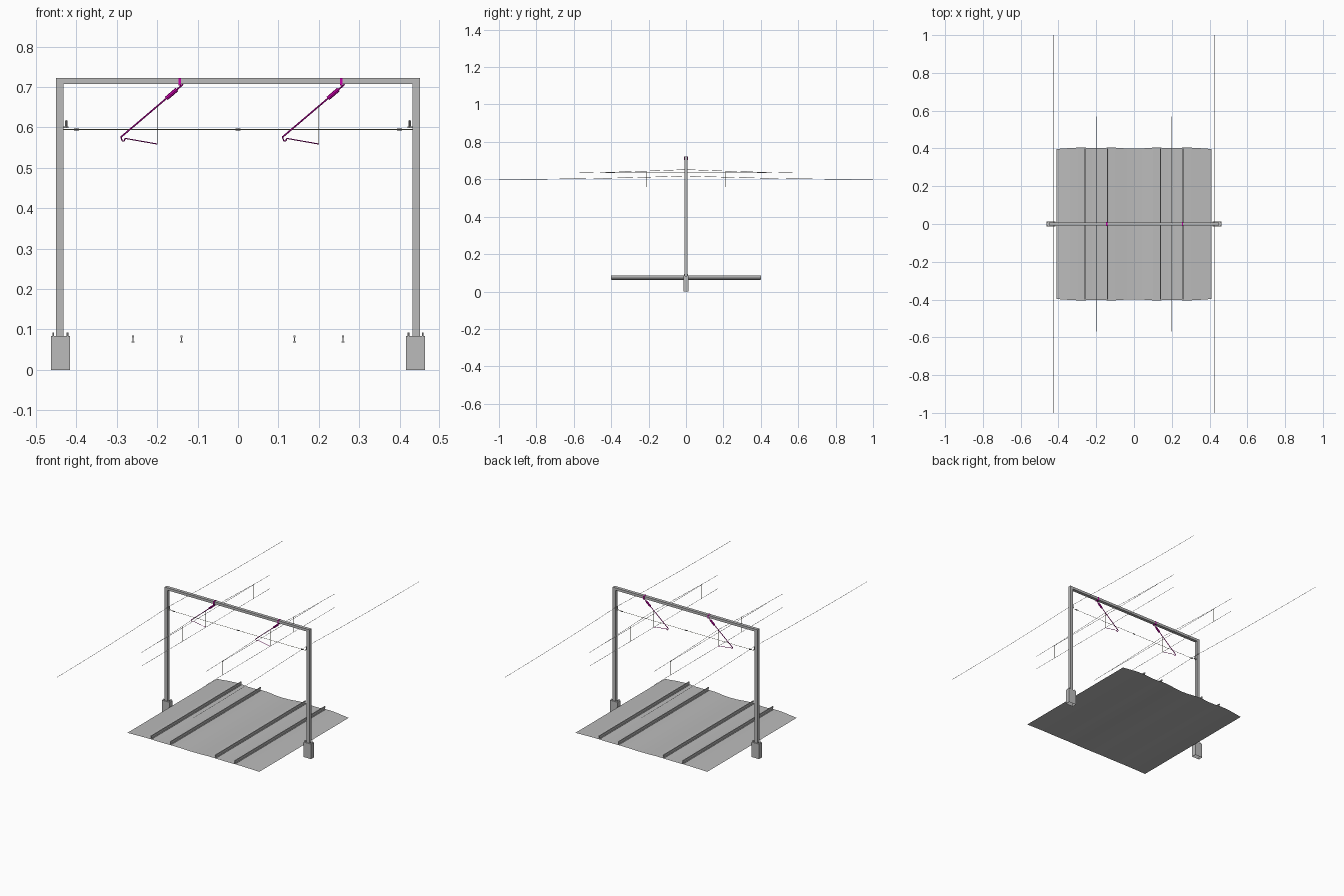
import bpy, bmesh, math
from mathutils import Vector

if "Cube" in bpy.data.objects:
    bpy.data.objects.remove(bpy.data.objects["Cube"])


def material(name, rgb):
    m = bpy.data.materials.new(name)
    m.diffuse_color = (*rgb, 1)
    m.use_nodes = True
    m.node_tree.nodes["Principled BSDF"].inputs["Base Color"].default_value = m.diffuse_color
    return m


GREY = material("grey_steel", (0.5, 0.5, 0.5))
MAGENTA = material("magenta_arm", (0.58, 0.0, 0.4))
OLIVE = material("olive_wire", (0.4, 0.4, 0.27))
DARK = material("dark_insulator", (0.12, 0.12, 0.12))


def finish(name, bm, mat):
    me = bpy.data.meshes.new(name)
    bm.to_mesh(me)
    bm.free()
    me.materials.append(mat)
    ob = bpy.data.objects.new(name, me)
    bpy.context.collection.objects.link(ob)
    return ob


def box(name, x, y, z, mat=GREY, open_bottom=False):
    """Box from (min, max) ranges."""
    bm = bmesh.new()
    bmesh.ops.create_cube(bm, size=1)
    for v in bm.verts:
        v.co = [r[0] + (c + 0.5) * (r[1] - r[0]) for c, r in zip(v.co, (x, y, z))]
    if open_bottom:
        bmesh.ops.delete(bm, geom=[f for f in bm.faces if f.normal.z < -0.5], context='FACES')
    return finish(name, bm, mat)


def tube(name, points, radius, mat=GREY, sides=6):
    """Straight-segment tube through the points."""
    bm = bmesh.new()
    pts = [Vector(p) for p in points]
    rings = []
    for i, p in enumerate(pts):
        d = (pts[min(i + 1, len(pts) - 1)] - pts[max(i - 1, 0)]).normalized()
        up = Vector((0, 1, 0)) if abs(d.y) < 0.7 else Vector((0, 0, 1))
        u = d.cross(up).normalized()
        w = u.cross(d)
        rings.append([bm.verts.new(p + radius * (math.cos(a) * u + math.sin(a) * w))
                      for a in (2 * math.pi * k / sides for k in range(sides))])
    for a, b in zip(rings, rings[1:]):
        for k in range(sides):
            n = (k + 1) % sides
            bm.faces.new((a[k], a[n], b[n], b[k]))
    bm.faces.new(rings[0])
    bm.faces.new(rings[-1])
    bmesh.ops.recalc_face_normals(bm, faces=bm.faces[:])
    return finish(name, bm, mat)


# ballast sheet: one cross-section swept along y
half = [(0, .063), (.04, .064), (.10, .068), (.14, .068), (.18, .066), (.22, .066),
        (.26, .068), (.30, .068), (.34, .066), (.41, .061)]
profile = [(-x, z) for x, z in half[:0:-1]] + half
bm = bmesh.new()
rows = [[bm.verts.new((x, s * (0.397 + (z - 0.061)), z)) for x, z in profile] for s in (-1, 1)]
for i in range(len(profile) - 1):
    bm.faces.new((rows[0][i], rows[0][i + 1], rows[1][i + 1], rows[1][i]))
finish("ballast_bed", bm, GREY)

# rails: I-shaped stack of foot, web and head
for x in (-.26, -.14, .14, .26):
    outline = [(-.004, .068), (.004, .068), (.004, .070), (.001, .071), (.001, .079),
               (.0027, .080), (.0027, .0855), (-.0027, .0855), (-.0027, .080),
               (-.001, .079), (-.001, .071), (-.004, .070)]
    bm = bmesh.new()
    f = bm.faces.new([bm.verts.new((x + px, -.4, pz)) for px, pz in outline])
    out = bmesh.ops.extrude_face_region(bm, geom=[f])
    bmesh.ops.translate(bm, vec=(0, .8, 0),
                        verts=[v for v in out["geom"] if isinstance(v, bmesh.types.BMVert)])
    bm.faces.new([v for v in f.verts]) if not f.is_valid else None
    bmesh.ops.recalc_face_normals(bm, faces=bm.faces[:])
    finish("rail", bm, GREY)

# portal frame
box("portal_beam", (-.45, .45), (-.009, .009), (.708, .722))
for s in (-1, 1):
    def rng(a, b):
        return tuple(sorted((s * a, s * b)))
    box("portal_post", rng(.432, .45), (-.009, .009), (.08, .709))
    box("post_footing", rng(.416, .463), (-.013, .013), (0, .084), open_bottom=True)
    for bx in (.422, .457):
        for by in (-.008, .008):
            tube("anchor_bolt", [(s * bx, by, .083), (s * bx, by, .093)], .002)
    # feeder bracket with upright insulator, and the long sagging feeder wire
    box("feeder_bracket", rng(.42, .433), (-.002, .002), (.599, .602))
    tube("feeder_insulator", [(s * .425, 0, .602), (s * .425, 0, .617)], .0028)
    ys = [i / 10 for i in range(-10, 11)]
    tube("feeder_wire", [(s * .425, y, .600 + .018 * (1 - abs(y)) ** 2) for y in ys], .001, sides=4)
    tube("span_insulator", [(s * .394, 0, .595), (s * .406, 0, .595)], .003, DARK)

# cross-span wire between the posts
tube("cross_span_wire", [(-.432, 0, .595), (.432, 0, .595)], .001, OLIVE, 4)
tube("span_insulator", [(-.006, 0, .595), (.006, 0, .595)], .003, DARK)

# the same cantilever and overhead line over each track
for ox in (-.2, .2):
    box("arm_hanger", (ox + .053, ox + .059), (-.010, .010), (.704, .723), MAGENTA)
    top, low = Vector((ox + .064, 0, .707)), Vector((ox - .09, 0, .576))
    tube("cantilever_arm", [top, low], .002, MAGENTA)
    tube("arm_insulator", [top.lerp(low, .10), top.lerp(low, .27)], .0052, MAGENTA, 8)
    tube("arm_hook", [low, (ox - .086, 0, .566), (ox - .081, 0, .567), (ox - .08, 0, .573)],
         .0016, MAGENTA, 4)
    tube("steady_arm", [(ox - .08, 0, .573), (ox, 0, .559)], .0013, MAGENTA, 4)

    def messenger(y):
        return .635 + .017 * max(0, 1 - abs(y) / .55) ** 1.3
    L = .57
    tube("messenger_wire", [(ox, L * i / 6, messenger(L * i / 6)) for i in range(-6, 7)], .001, sides=4)
    tube("stitch_wire", [(ox, -.43, .635), (ox, .43, .635)], .001, sides=4)
    tube("contact_wire", [(ox, -L, .559), (ox, L, .559)], .001, sides=4)
    for y in (-.42, -.21, 0, .21, .42):
        tube("dropper", [(ox, y, .559), (ox, y, messenger(y))], .0008, OLIVE, 4)
